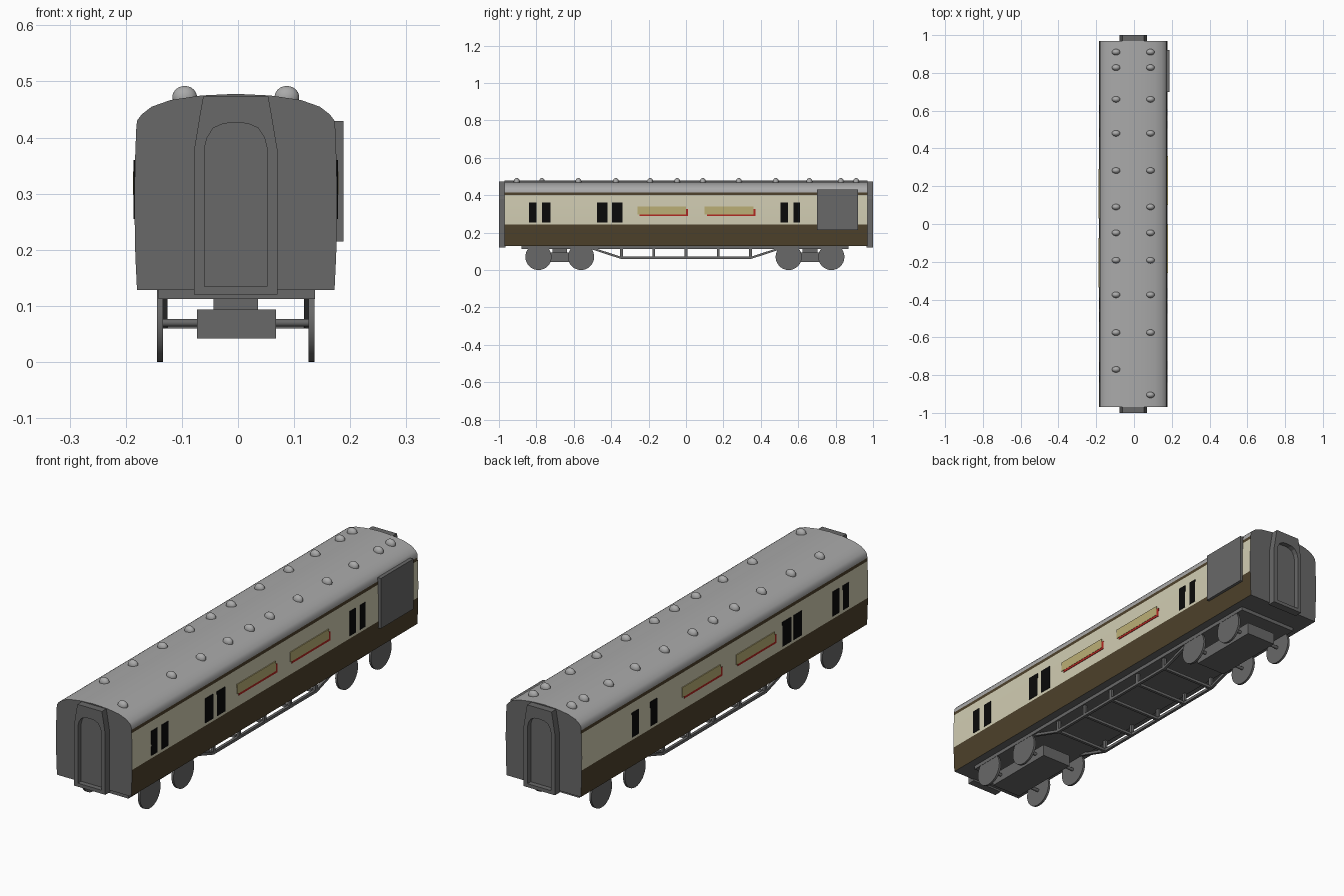
import bpy, bmesh, math
from mathutils import Vector, Matrix

if "Cube" in bpy.data.objects:
    bpy.data.objects.remove(bpy.data.objects["Cube"])

CX = -0.004  # centre line of the coach


def material(name, rgb):
    m = bpy.data.materials.new(name)
    m.diffuse_color = (*rgb, 1)
    m.use_nodes = True
    m.node_tree.nodes["Principled BSDF"].inputs["Base Color"].default_value = m.diffuse_color
    return m


GREY = material("dark grey", (0.14, 0.14, 0.14))
ROOF = material("roof grey", (0.40, 0.40, 0.40))
BROWN = material("dark brown", (0.075, 0.053, 0.024))
CREAM = material("cream", (0.64, 0.61, 0.45))
BLACK = material("window black", (0.003, 0.003, 0.003))
KHAKI = material("board gold", (0.50, 0.43, 0.18))
RED = material("board red", (0.45, 0.02, 0.015))


def finish(name, bm, mats, smooth=False):
    bmesh.ops.recalc_face_normals(bm, faces=bm.faces)
    me = bpy.data.meshes.new(name)
    bm.to_mesh(me)
    bm.free()
    for m in mats:
        me.materials.append(m)
    if smooth:
        me.polygons.foreach_set("use_smooth", [True] * len(me.polygons))
        me.set_sharp_from_angle(angle=math.radians(35))
    ob = bpy.data.objects.new(name, me)
    bpy.context.collection.objects.link(ob)
    return ob


def box(name, x, y, z, mat):
    bm = bmesh.new()
    bmesh.ops.create_cube(bm, size=1)
    for v in bm.verts:
        v.co = Vector((CX + sum(x) / 2 + v.co.x * (x[1] - x[0]),
                       sum(y) / 2 + v.co.y * (y[1] - y[0]),
                       sum(z) / 2 + v.co.z * (z[1] - z[0])))
    return finish(name, bm, [mat])


def cylinder(name, x0, x1, y, z, r, sides=32):
    bm = bmesh.new()
    rot = Matrix.Rotation(math.pi / 2, 4, 'Y')
    bmesh.ops.create_cone(bm, cap_ends=True, segments=sides, radius1=r, radius2=r, depth=x1 - x0,
                          matrix=Matrix.Translation((CX + (x0 + x1) / 2, y, z)) @ rot)
    return finish(name, bm, [GREY], True)


def mirrored(half):
    """Closed outline from a right-hand half ending on the centre line."""
    return half + [(-x, z) for x, z in reversed(half[:-1])]


# Body shell: extruded section, coloured by height
section = mirrored([(0.176, 0.128), (0.179, 0.19), (0.180, 0.243), (0.1805, 0.30), (0.1795, 0.36),
                    (0.178, 0.40), (0.1775, 0.414), (0.176, 0.430), (0.168, 0.441), (0.150, 0.455),
                    (0.116, 0.467), (0.062, 0.475), (0, 0.478)])
bm = bmesh.new()
front, back = [[bm.verts.new((CX + x, y, z)) for x, z in section] for y in (-0.97, 0.97)]
bm.faces.new(front)
bm.faces.new(back)
n = len(section)
for i in range(n):
    j = (i + 1) % n
    f = bm.faces.new((front[i], front[j], back[j], back[i]))
    z = f.calc_center_median().z
    if z > 0.13:
        f.material_index = 1 if z < 0.243 else 2 if z < 0.40 else 1 if z < 0.414 else 3
finish("coach_body", bm, [GREY, BROWN, CREAM, ROOF], True)

# End gangways with arched door recess
outer = mirrored([(0.074, 0.12), (0.074, 0.38), (0.068, 0.415), (0.064, 0.44), (0.058, 0.473), (0, 0.473)])
inner = mirrored([(0.056, 0.135), (0.056, 0.38), (0.051, 0.40), (0.040, 0.417), (0.022, 0.425), (0, 0.427)])
for s, label in ((-1, "front"), (1, "rear")):
    bm = bmesh.new()
    loops = [[bm.verts.new((CX + x, s * y, z)) for x, z in pts]
             for pts, y in ((outer, 0.965), (outer, 1.0), (inner, 1.0), (inner, 0.978))]
    for a, b in zip(loops, loops[1:]):
        for i in range(len(a)):
            j = (i + 1) % len(a)
            bm.faces.new((a[i], a[j], b[j], b[i]))
    bm.faces.new(loops[0])
    bm.faces.new(loops[-1])
    finish(label + "_gangway", bm, [GREY])


def side_plate(name, s, y, z, out, mat):
    box(name, sorted((s * 0.176, s * out)), y, z, mat)


# Side windows
right = [(-0.84, -0.80), (-0.77, -0.725), (-0.475, -0.42), (-0.395, -0.34), (0.505, 0.545), (0.575, 0.61)]
left = [(-0.84, -0.80), (-0.775, -0.73), (-0.52, -0.465), (-0.45, -0.39), (0.46, 0.505), (0.585, 0.63)]
for s, spans in ((1, right), (-1, left)):
    for y in spans:
        side_plate("window", s, y, (0.255, 0.36), 0.182, BLACK)

# Name boards with red edging, left blank
for s, starts in ((1, (-0.26, 0.10)), (-1, (0.03, -0.335))):
    for y in starts:
        side_plate("board", s, (y, y + 0.26), (0.298, 0.34), 0.1835, KHAKI)
        d = s * 0.012
        side_plate("board_edge", s, (y + d, y + 0.26 + d), (0.288, 0.326), 0.1825, RED)

# Luggage door panel on the right side
box("door_panel", (0.169, 0.192), (0.70, 0.92), (0.215, 0.43), GREY)

# Roof vents
common = (0.91, 0.828, 0.66, 0.48, 0.283, 0.09, -0.047, -0.192, -0.375, -0.575)
for x, last in ((-0.095, -0.77), (0.087, -0.905)):
    for y in common + (last,):
        bm = bmesh.new()
        bmesh.ops.create_uvsphere(bm, u_segments=20, v_segments=12, radius=1,
                                  matrix=Matrix.Translation((x, y, 0.472)) @ Matrix.Diagonal((0.022, 0.016, 0.02, 1)))
        finish("roof_vent", bm, [ROOF], True)

# Underframe
box("underframe", (-0.138, 0.141), (-0.88, 0.87), (0.112, 0.13), GREY)

# Bogies: block, pivot, axles and wheels
for yc in (-0.675, 0.663):
    box("bogie_block", (-0.069, 0.072), (yc - 0.165, yc + 0.165), (0.042, 0.094), GREY)
    box("bogie_pivot", (-0.04, 0.04), (yc - 0.04, yc + 0.04), (0.09, 0.115), GREY)
    for dy in (-0.114, 0.114):
        cylinder("axle", -0.13, 0.13, yc + dy, 0.07, 0.007, 12)
        for s in (-1, 1):
            a, b = sorted((s * 0.130, s * 0.140))
            cylinder("wheel", a, b, yc + dy, 0.07, 0.07)

# Truss rods, posts and cross bars
path = [(-0.51, 0.118), (-0.35, 0.066), (0.35, 0.066), (0.51, 0.118)]
for s in (-1, 1):
    bm = bmesh.new()
    rings = [[bm.verts.new((CX + s * 0.128 + dx, y, z + dz))
              for dx, dz in ((-0.006, -0.006), (0.006, -0.006), (0.006, 0.006), (-0.006, 0.006))]
             for y, z in path]
    for a, b in zip(rings, rings[1:]):
        for i in range(4):
            j = (i + 1) % 4
            bm.faces.new((a[i], a[j], b[j], b[i]))
    bm.faces.new(rings[0])
    bm.faces.new(rings[-1])
    finish("truss_rod", bm, [GREY])
for k in range(5):
    y = -0.345 + 0.1725 * k
    box("truss_cross_bar", (-0.125, 0.125), (y - 0.006, y + 0.006), (0.06, 0.072), GREY)
    for s in (-1, 1):
        box("truss_post", (s * 0.128 - 0.006, s * 0.128 + 0.006), (y - 0.007, y + 0.007), (0.064, 0.115), GREY)
